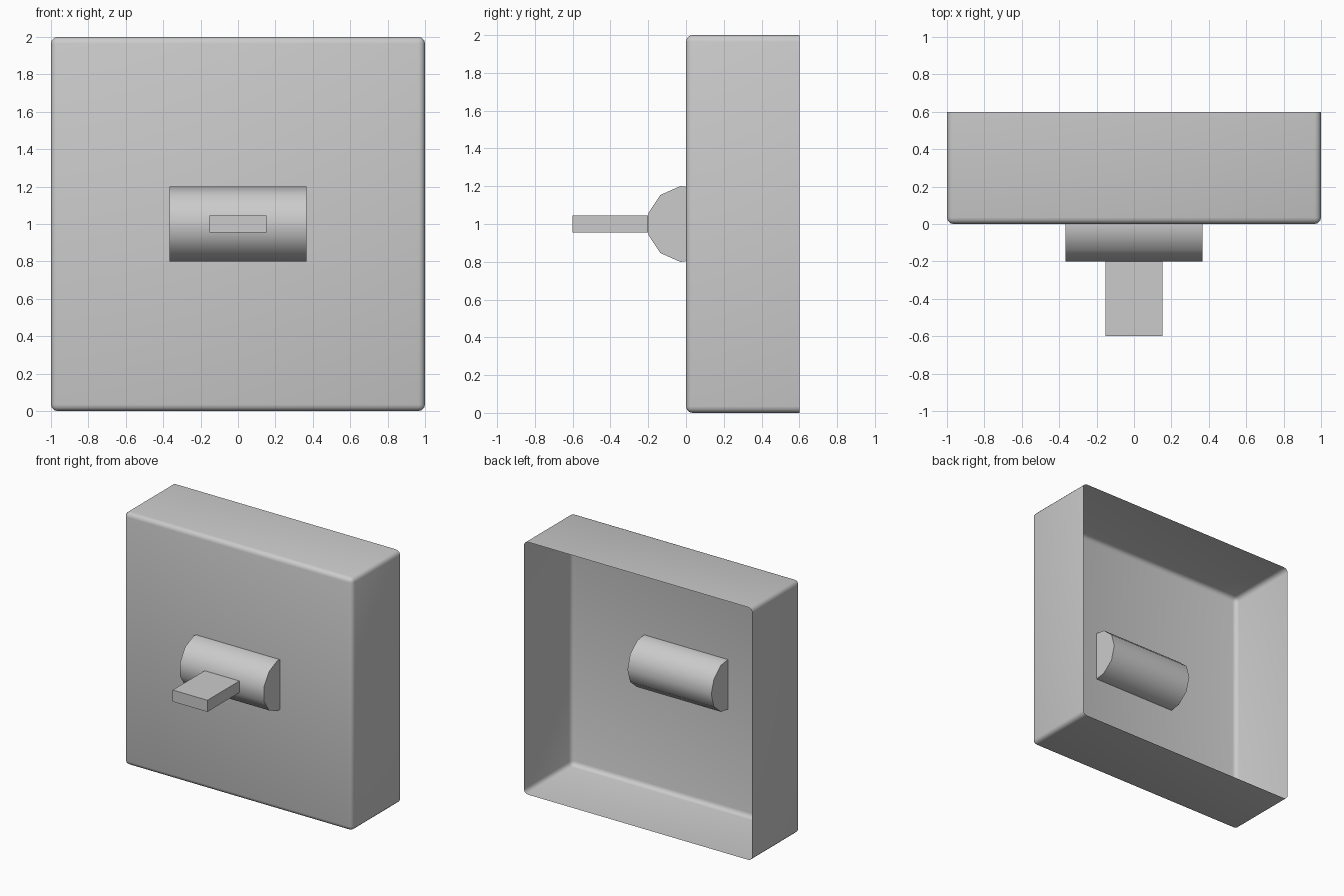
import bpy, bmesh, math
from mathutils import Matrix

if "Cube" in bpy.data.objects:
    bpy.data.objects.remove(bpy.data.objects["Cube"])


def make_object(name, bm, smooth=True):
    bmesh.ops.recalc_face_normals(bm, faces=bm.faces)
    mesh = bpy.data.meshes.new(name)
    bm.to_mesh(mesh)
    bm.free()
    obj = bpy.data.objects.new(name, mesh)
    bpy.context.collection.objects.link(obj)
    if smooth:
        bpy.ops.object.select_all(action='DESELECT')
        obj.select_set(True)
        bpy.context.view_layer.objects.active = obj
        bpy.ops.object.shade_smooth_by_angle(angle=math.radians(40))
    return obj


def box(size, centre):
    bm = bmesh.new()
    m = Matrix.Translation(centre) @ Matrix.Diagonal((*size, 1))
    bmesh.ops.create_cube(bm, size=1, matrix=m)
    return bm


def delete_back(bm):
    bm.normal_update()
    back = [f for f in bm.faces if f.normal.y > 0.9]
    bmesh.ops.delete(bm, geom=back, context='FACES')


# switch housing: thin shell, open at the back, rounded front and corners
bm = box((2, 0.6, 2), (0, 0.3, 1))
delete_back(bm)
rounded = [e for e in bm.edges if not e.is_boundary]
bmesh.ops.bevel(bm, geom=rounded, offset=0.035, segments=3,
                profile=0.5, affect='EDGES')
make_object("switch_housing", bm)

# pivot barrel: eleven-sided cylinder lying along x through the front plate
SIDES, HALF = 11, 0.367
bm = bmesh.new()
rings = []
for x in (-HALF, HALF):
    ring = []
    for i in range(SIDES):
        a = 2 * math.pi * i / SIDES
        ring.append(bm.verts.new((x, 0.208 * math.cos(a), 1 + 0.203 * math.sin(a))))
    rings.append(ring)
    bm.faces.new(ring)
for i in range(SIDES):
    j = (i + 1) % SIDES
    bm.faces.new((rings[0][i], rings[0][j], rings[1][j], rings[1][i]))
make_object("pivot_barrel", bm)

# toggle lever sticking out of the front facet
bm = box((0.304, 0.4, 0.092), (0, -0.4, 1))
delete_back(bm)
make_object("toggle_lever", bm, smooth=False)
